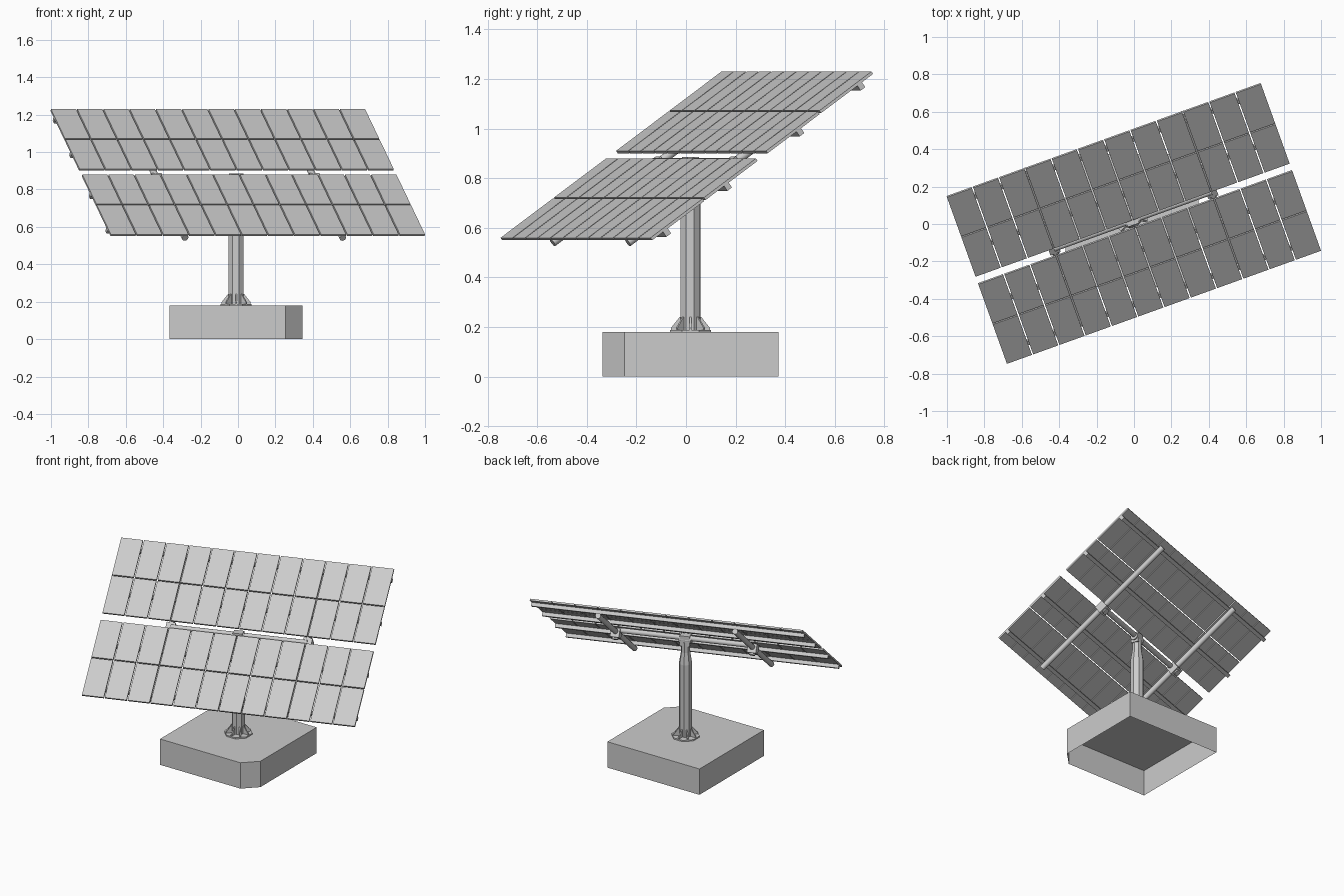
import bpy, bmesh, math
from mathutils import Matrix, Vector

cube = bpy.data.objects.get("Cube")
if cube:
    bpy.data.objects.remove(cube)

grey = bpy.data.materials.new("plain_grey")
grey.use_nodes = True
COLOUR = (0.6, 0.6, 0.6, 1)
grey.diffuse_color = COLOUR
grey.node_tree.nodes["Principled BSDF"].inputs["Base Color"].default_value = COLOUR

YAW, TILT = math.radians(19.8), math.radians(35.3)
ARRAY = (Matrix.Translation((0, 0, 0.895)) @ Matrix.Rotation(YAW, 4, 'Z')
         @ Matrix.Rotation(TILT, 4, 'X'))
MAST = Matrix.Translation((-0.01, 0.018, 0))


def finish(name, bm, frame, smooth=False):
    bmesh.ops.recalc_face_normals(bm, faces=bm.faces)
    mesh = bpy.data.meshes.new(name)
    bm.to_mesh(mesh)
    bm.free()
    mesh.materials.append(grey)
    obj = bpy.data.objects.new(name, mesh)
    bpy.context.collection.objects.link(obj)
    obj.matrix_world = frame
    if smooth:
        bpy.ops.object.select_all(action='DESELECT')
        obj.select_set(True)
        bpy.context.view_layer.objects.active = obj
        bpy.ops.object.shade_smooth_by_angle(angle=math.radians(35))
    return obj


def add_box(bm, centre, size):
    m = Matrix.Translation(centre) @ Matrix.Diagonal((*size, 1))
    bmesh.ops.create_cube(bm, size=1, matrix=m)


def add_rod(bm, centre, radius, length, axis, sides=16):
    turn = Vector((0, 0, 1)).rotation_difference(Vector(axis)).to_matrix().to_4x4()
    bmesh.ops.create_cone(bm, cap_ends=True, segments=sides, radius1=radius,
                          radius2=radius, depth=length,
                          matrix=Matrix.Translation(centre) @ turn)


def prism_stack(name, profile, sides, turn, frame):
    """Closed faceted column through (radius, height) rings."""
    bm = bmesh.new()
    rings = []
    for r, z in profile:
        angles = [turn + math.tau * i / sides for i in range(sides)]
        rings.append([bm.verts.new((r * math.cos(a), r * math.sin(a), z)) for a in angles])
    for low, high in zip(rings, rings[1:]):
        for i in range(sides):
            j = (i + 1) % sides
            bm.faces.new((low[i], low[j], high[j], high[i]))
    bm.faces.new(rings[0])
    bm.faces.new(rings[-1])
    return finish(name, bm, frame)


# Foundation: hollow block, open underneath, with one clipped corner
BASE_H, HALF, CLIP = 0.18, 0.355, 0.09
outline = [(-HALF, -HALF), (HALF - CLIP, -HALF), (HALF, -HALF + CLIP),
           (HALF, HALF), (-HALF, HALF)]
bm = bmesh.new()
top = bm.faces.new([bm.verts.new((x, y, BASE_H)) for x, y in outline])
walls = bmesh.ops.extrude_edge_only(bm, edges=top.edges[:])
for v in walls["geom"]:
    if isinstance(v, bmesh.types.BMVert):
        v.co.z = 0
finish("foundation_block", bm, MAST)

# Mast with flange, neck and stiffening gussets
prism_stack("mast_flange", [(0.09, BASE_H), (0.09, BASE_H + 0.009)], 8, math.pi / 8, MAST)
prism_stack("mast_pole", [(0.043, BASE_H), (0.043, 0.69), (0.03, 0.77), (0.03, 0.84)],
            8, YAW, MAST)
bm = bmesh.new()
for i in range(8):
    spin = Matrix.Rotation(math.tau * i / 8, 4, 'Z')
    shape = [(0.03, 0.189), (0.078, 0.189), (0.078, 0.197), (0.044, 0.24), (0.03, 0.24)]
    side = bm.faces.new([bm.verts.new(spin @ Vector((x, -0.004, z))) for x, z in shape])
    ext = bmesh.ops.extrude_face_region(bm, geom=[side])
    moved = [g for g in ext["geom"] if isinstance(g, bmesh.types.BMVert)]
    bmesh.ops.translate(bm, verts=moved, vec=spin @ Vector((0, 0.008, 0)))
finish("mast_gussets", bm, MAST)

# Swivel head on top of the mast
bm = bmesh.new()
add_box(bm, (0, 0, 0.85), (0.064, 0.05, 0.07))
add_rod(bm, (0, 0, 0.855), 0.026, 0.08, (1, 0, 0))
finish("swivel_head", bm, MAST @ Matrix.Rotation(YAW, 4, 'Z'))

# Solar panels: two banks, each with two rows of twelve
HALF_U, INNER_V, OUTER_V, GAP, THICK = 0.8925, 0.0265, 0.58, 0.007, 0.012
COLS, ROWS = 12, 2
col = (2 * HALF_U + GAP) / COLS
row = (OUTER_V - INNER_V + GAP) / ROWS
for bank, sign in (("upper", 1), ("lower", -1)):
    bm = bmesh.new()
    for c in range(COLS):
        for r in range(ROWS):
            u = -HALF_U + c * col + (col - GAP) / 2
            v = INNER_V + r * row + (row - GAP) / 2
            add_box(bm, (u, sign * v, -THICK / 2), (col - GAP, row - GAP, THICK))
    finish(bank + "_panels", bm, ARRAY)

    # Long rails carrying each bank
    bm = bmesh.new()
    for v in (0.19, 0.51):
        add_box(bm, (0, sign * v, -0.024), (2 * HALF_U, 0.024, 0.024))
    finish(bank + "_rails", bm, ARRAY)

# Cross beams and clamps, one pair each side of the mast
BEAM_U = 3 * col
for side, sign in (("left", 1), ("right", -1)):
    u = sign * BEAM_U
    bm = bmesh.new()
    add_rod(bm, (u, 0, -0.052), 0.018, 1.08, (0, 1, 0))
    finish(side + "_cross_beam", bm, ARRAY, True)
    bm = bmesh.new()
    add_box(bm, (u, 0, -0.06), (0.058, 0.062, 0.06))
    add_rod(bm, (u, 0, -0.094), 0.02, 0.012, (0, 0, 1))
    finish(side + "_beam_clamp", bm, ARRAY)

# Torque tube joining the clamps through the swivel head
bm = bmesh.new()
add_rod(bm, (0, 0, -0.038), 0.017, 2 * BEAM_U, (1, 0, 0))
finish("torque_tube", bm, ARRAY, True)
